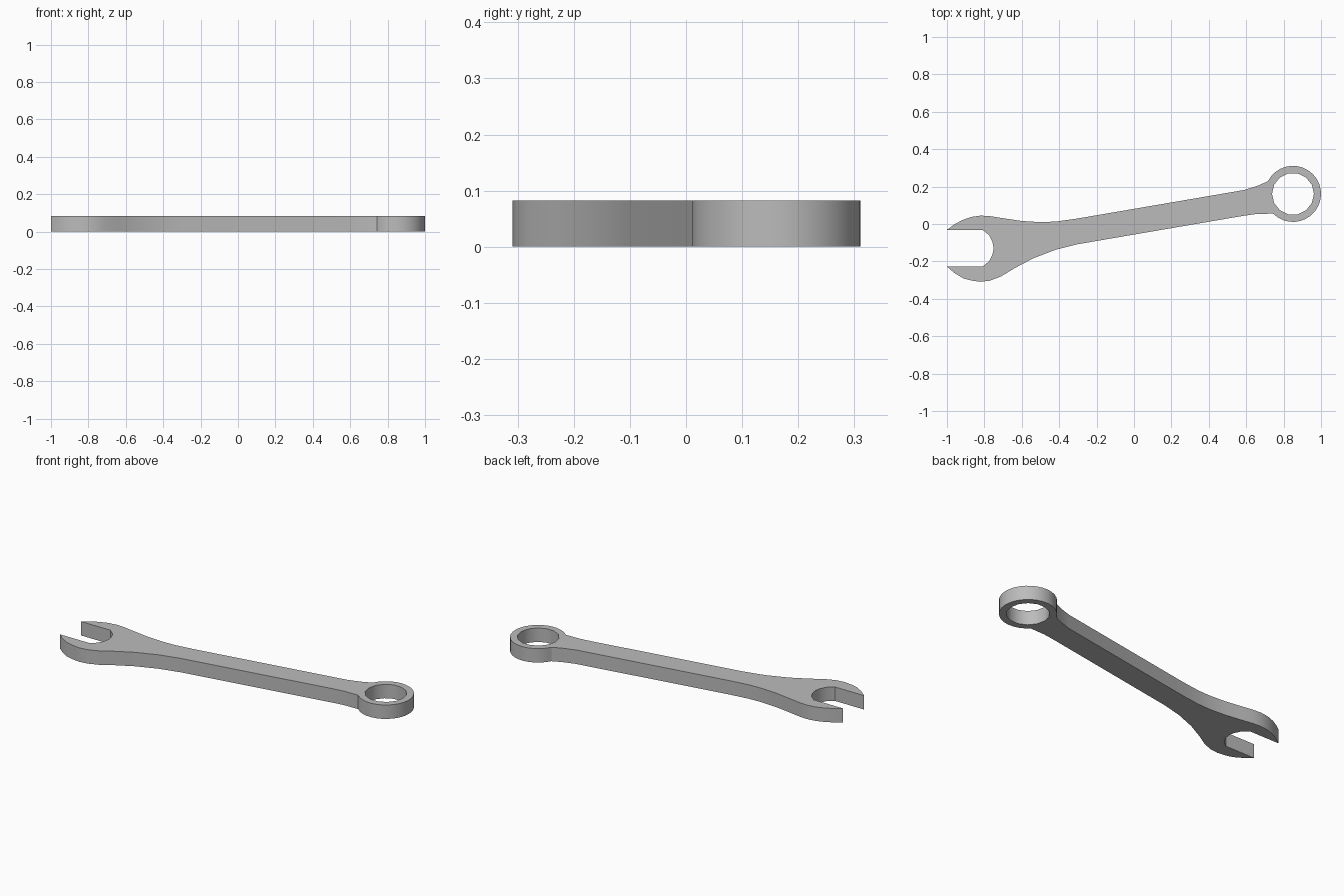
import bpy
import bmesh
from math import cos, sin, radians
from mathutils import Vector

cube = bpy.data.objects.get("Cube")
if cube:
    bpy.data.objects.remove(cube, do_unlink=True)

THICKNESS = 0.082
RING_CENTRE = Vector((0.85, 0.161))


def arc(radius, start, end, steps):
    """Points on a circle around the ring centre, angles in degrees."""
    angles = [radians(start + (end - start) * i / steps) for i in range(steps + 1)]
    return [(RING_CENTRE.x + radius * cos(a), RING_CENTRE.y + radius * sin(a)) for a in angles]


def add_loop(curve, points):
    spline = curve.splines.new('POLY')
    spline.points.add(len(points) - 1)
    for p, (x, y) in zip(spline.points, points):
        p.co = (x, y, 0, 1)
    spline.use_cyclic_u = True


# Lower edge, from the jaw tip along the handle to the ring
lower_edge = [(-1, -0.228), (-0.96, -0.262), (-0.91, -0.292), (-0.87, -0.302),
              (-0.82, -0.309), (-0.77, -0.303), (-0.71, -0.28), (-0.64, -0.237),
              (-0.54, -0.184), (-0.42, -0.138), (-0.3, -0.108), (0.58, 0.043),
              (0.65, 0.053), (0.72, 0.055)]
# Upper edge, from the ring back to the other jaw tip
upper_edge = [(0.66, 0.204), (0.59, 0.182), (-0.31, 0.028), (-0.42, 0.013),
              (-0.5, 0.01), (-0.6, 0.016), (-0.7, 0.031), (-0.77, 0.042),
              (-0.82, 0.045), (-0.87, 0.038), (-0.92, 0.02), (-0.96, -0.002)]
# Open mouth between the jaws
mouth = [(-1, -0.031), (-0.81, -0.031), (-0.775, -0.06), (-0.757, -0.095),
         (-0.75, -0.13), (-0.757, -0.165), (-0.775, -0.2), (-0.81, -0.228)]

# Filled outline with the ring hole, extruded to a flat bar
curve = bpy.data.curves.new("wrench_outline", 'CURVE')
curve.dimensions = '2D'
curve.fill_mode = 'BOTH'
curve.extrude = THICKNESS / 2
add_loop(curve, lower_edge + arc(0.15, -135, 153, 24) + upper_edge + mouth)
add_loop(curve, arc(0.112, 0, 360, 14)[:-1])

wrench = bpy.data.objects.new("wrench_body", curve)
bpy.context.collection.objects.link(wrench)
bpy.ops.object.select_all(action='DESELECT')
wrench.select_set(True)
bpy.context.view_layer.objects.active = wrench
bpy.ops.object.convert(target='MESH')
wrench = bpy.context.object

# Weld the caps to the walls and stand the part on the ground
bm = bmesh.new()
bm.from_mesh(wrench.data)
bmesh.ops.remove_doubles(bm, verts=bm.verts, dist=0.0005)
bmesh.ops.translate(bm, verts=bm.verts, vec=(0, 0, THICKNESS / 2))
bmesh.ops.recalc_face_normals(bm, faces=bm.faces)
bm.to_mesh(wrench.data)
bm.free()

# Plain grey steel
steel = bpy.data.materials.new("grey_steel")
steel.use_nodes = True
colour = (0.5, 0.5, 0.5, 1)
steel.diffuse_color = colour
steel.node_tree.nodes["Principled BSDF"].inputs["Base Color"].default_value = colour
wrench.data.materials.clear()
wrench.data.materials.append(steel)

bpy.ops.object.shade_smooth_by_angle(angle=radians(30))
